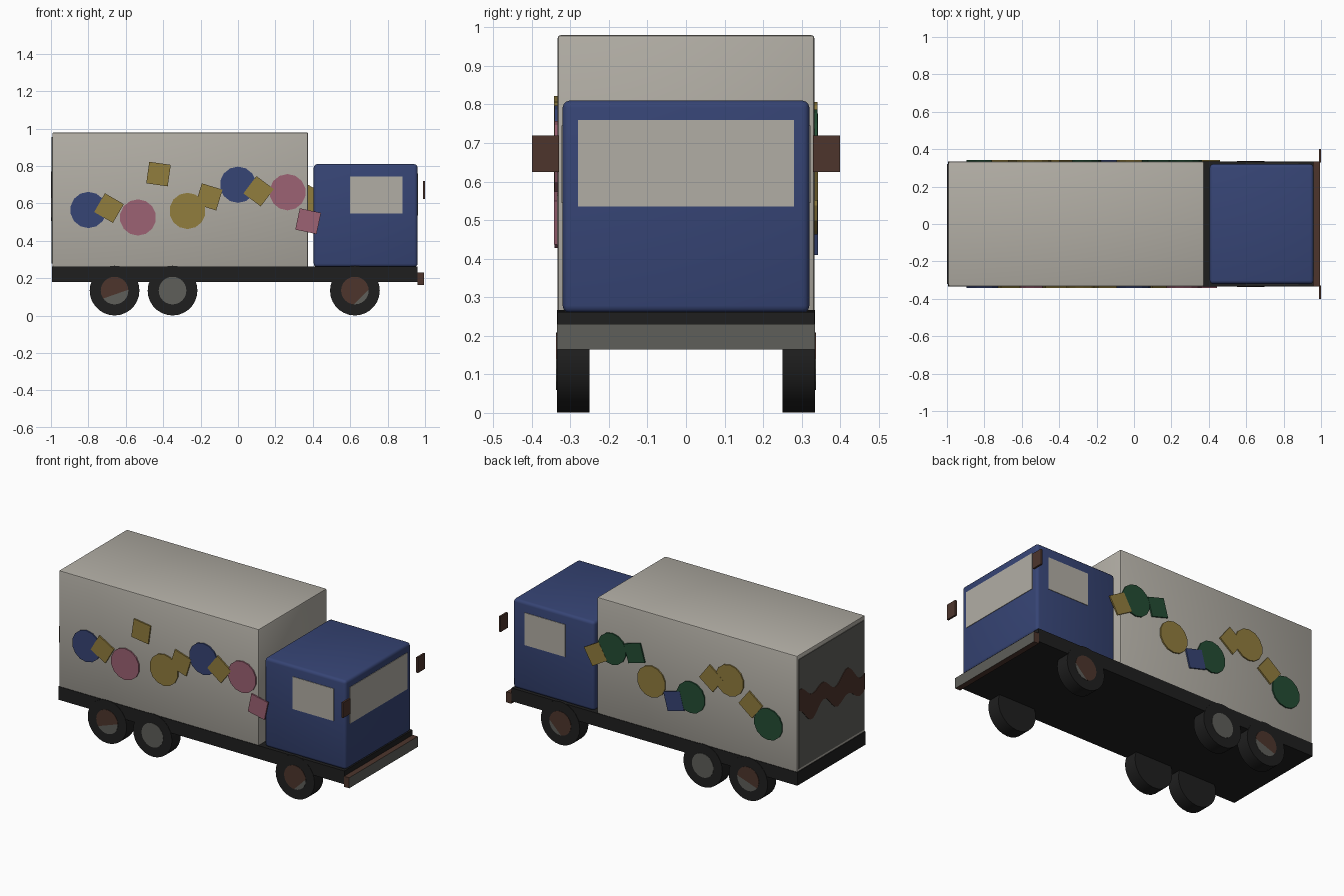
import bpy, bmesh
from math import radians, sin
from mathutils import Matrix, Vector

if "Cube" in bpy.data.objects:
    bpy.data.objects.remove(bpy.data.objects["Cube"])


def material(name, rgb):
    m = bpy.data.materials.new(name)
    m.use_nodes = True
    col = [(c / 255) ** 2.2 for c in rgb] + [1]
    m.diffuse_color = col
    bsdf = m.node_tree.nodes["Principled BSDF"]
    bsdf.inputs["Base Color"].default_value = col
    return m


cream = material("cream", (176, 172, 163))
blue = material("blue", (57, 70, 116))
black = material("black", (36, 36, 36))
grey = material("grey", (95, 95, 90))
rust = material("rust", (78, 56, 48))
yellow = material("yellow", (144, 124, 64))
pink = material("pink", (155, 98, 115))
green = material("green", (40, 78, 55))


def finish(name, bm, *mats, smooth=False):
    mesh = bpy.data.meshes.new(name)
    bmesh.ops.recalc_face_normals(bm, faces=bm.faces)
    bm.to_mesh(mesh)
    bm.free()
    for m in mats:
        mesh.materials.append(m)
    ob = bpy.data.objects.new(name, mesh)
    bpy.context.collection.objects.link(ob)
    if smooth:
        bpy.ops.object.select_all(action="DESELECT")
        ob.select_set(True)
        bpy.context.view_layer.objects.active = ob
        bpy.ops.object.shade_smooth_by_angle(angle=radians(35))
    return ob


def block(name, x, y, z, *mats, bevel=0.0, segments=2):
    """Box given by its (min, max) range on each axis."""
    bm = bmesh.new()
    size = [b - a for a, b in (x, y, z)]
    mid = [(a + b) / 2 for a, b in (x, y, z)]
    bmesh.ops.create_cube(bm, size=1, matrix=Matrix.Translation(mid) @ Matrix.Diagonal((*size, 1)))
    if bevel:
        bmesh.ops.bevel(bm, geom=bm.edges[:], offset=bevel, segments=segments,
                        profile=0.5, affect="EDGES")
    return finish(name, bm, *mats, smooth=bevel > 0)


def disc(bm, radius, depth, centre, sides):
    """Cylinder lying along the y axis."""
    place = Matrix.Translation(centre) @ Matrix.Rotation(radians(90), 4, "X")
    bmesh.ops.create_cone(bm, cap_ends=True, segments=sides, radius1=radius,
                          radius2=radius, depth=depth, matrix=place)


# Body
block("chassis", (-0.995, 0.96), (-0.333, 0.333), (0.18, 0.262), black)
block("cargo_box", (-0.993, 0.375), (-0.333, 0.333), (0.26, 0.98), cream, bevel=0.008)
block("cab", (0.405, 0.96), (-0.32, 0.32), (0.26, 0.81), blue, bevel=0.018, segments=3)

# Windows
block("windshield", (0.957, 0.963), (-0.28, 0.28), (0.535, 0.76), cream)
for side, s in (("left", 1), ("right", -1)):
    block(side + "_window", (0.6, 0.88), sorted((s * 0.317, s * 0.323)), (0.545, 0.745), cream)
    block(side + "_mirror", (0.988, 1.0), sorted((s * 0.33, s * 0.4)), (0.625, 0.72), rust)

# Bumper with a grey front face
bumper = block("bumper", (0.96, 0.995), (-0.335, 0.335), (0.165, 0.23), rust, grey)
for f in bumper.data.polygons:
    f.material_index = int(f.normal.x > 0.9)

# Rear door with a wavy rusty band
block("rear_door", (-0.997, -0.99), (-0.32, 0.32), (0.28, 0.955), grey)
bm = bmesh.new()
steps = 24
rows = []
for i in range(steps + 1):
    t = i / steps
    mid = 0.67 - 0.08 * t + 0.035 * sin(17 * t + 1.5)
    half = 0.065 + 0.015 * sin(11 * t)
    y = 0.32 - 0.64 * t
    rows.append([bm.verts.new((-1.0, y, mid + k * half)) for k in (-1, 1)])
for a, b in zip(rows, rows[1:]):
    bm.faces.new((a[0], a[1], b[1], b[0]))
extruded = bmesh.ops.extrude_face_region(bm, geom=bm.faces[:])
bmesh.ops.translate(bm, vec=(0.004, 0, 0),
                    verts=[v for v in extruded["geom"] if isinstance(v, bmesh.types.BMVert)])
finish("rear_door_band", bm, rust)

# Wheels: tyre plus a hub split into a rusty and a grey zone
WHEELS = (("rear", -0.66, Vector((0.35, 0, -1)), 0.02),
          ("middle", -0.35, Vector((0, 0, -1)), -0.2),
          ("front", 0.625, Vector((0.7, 0, -0.7)), 0.048))
for side, s in (("left", 1), ("right", -1)):
    for name, x, cut, offset in WHEELS:
        bm = bmesh.new()
        disc(bm, 0.133, 0.085, (x, s * 0.2925, 0.134), 28)
        finish(f"{side}_{name}_tyre", bm, black, smooth=True)
        bm = bmesh.new()
        centre = Vector((x, s * 0.334, 0.134))
        disc(bm, 0.074, 0.006, centre, 24)
        point = centre + cut.normalized() * offset
        bmesh.ops.bisect_plane(bm, geom=bm.verts[:] + bm.edges[:] + bm.faces[:],
                               plane_co=point, plane_no=cut)
        for f in bm.faces:
            f.material_index = int((f.calc_center_median() - point).dot(cut) > 0)
        finish(f"{side}_{name}_hub", bm, rust, grey)

# Painted discs: side, x, z, colour
DISCS = ((-1, -0.8, 0.565, blue), (-1, -0.535, 0.525, pink), (-1, -0.27, 0.56, yellow),
         (-1, 0, 0.7, blue), (-1, 0.265, 0.66, pink),
         (1, -0.8, 0.51, green), (1, -0.535, 0.71, yellow), (1, -0.27, 0.535, green),
         (1, 0, 0.56, yellow), (1, 0.27, 0.69, green))
for s, x, z, colour in DISCS:
    bm = bmesh.new()
    disc(bm, 0.097, 0.009, (x, s * 0.3365, z), 14)
    finish("side_disc", bm, colour)

# Painted squares: side, x, z, tilt in degrees as seen from outside, colour
SQUARES = ((-1, -0.69, 0.575, -30, yellow), (-1, -0.425, 0.757, -8, yellow),
           (-1, -0.155, 0.635, -17, yellow), (-1, 0.11, 0.665, -37, yellow),
           (-1, 0.375, 0.505, -12, pink),
           (1, -0.68, 0.6, -38, yellow), (1, -0.41, 0.69, -37, yellow),
           (1, -0.155, 0.48, 15, blue), (1, 0.115, 0.705, 16, green),
           (1, 0.38, 0.63, 30, yellow))
for s, x, z, tilt, colour in SQUARES:
    bm = bmesh.new()
    place = (Matrix.Translation((x, s * 0.3375, z))
             @ Matrix.Rotation(radians(s * tilt), 4, "Y")
             @ Matrix.Diagonal((0.116, 0.009, 0.116, 1)))
    # Outside tilt is counter-clockwise, so the y rotation flips with the side
    bmesh.ops.create_cube(bm, size=1, matrix=place)
    finish("side_square", bm, colour)
